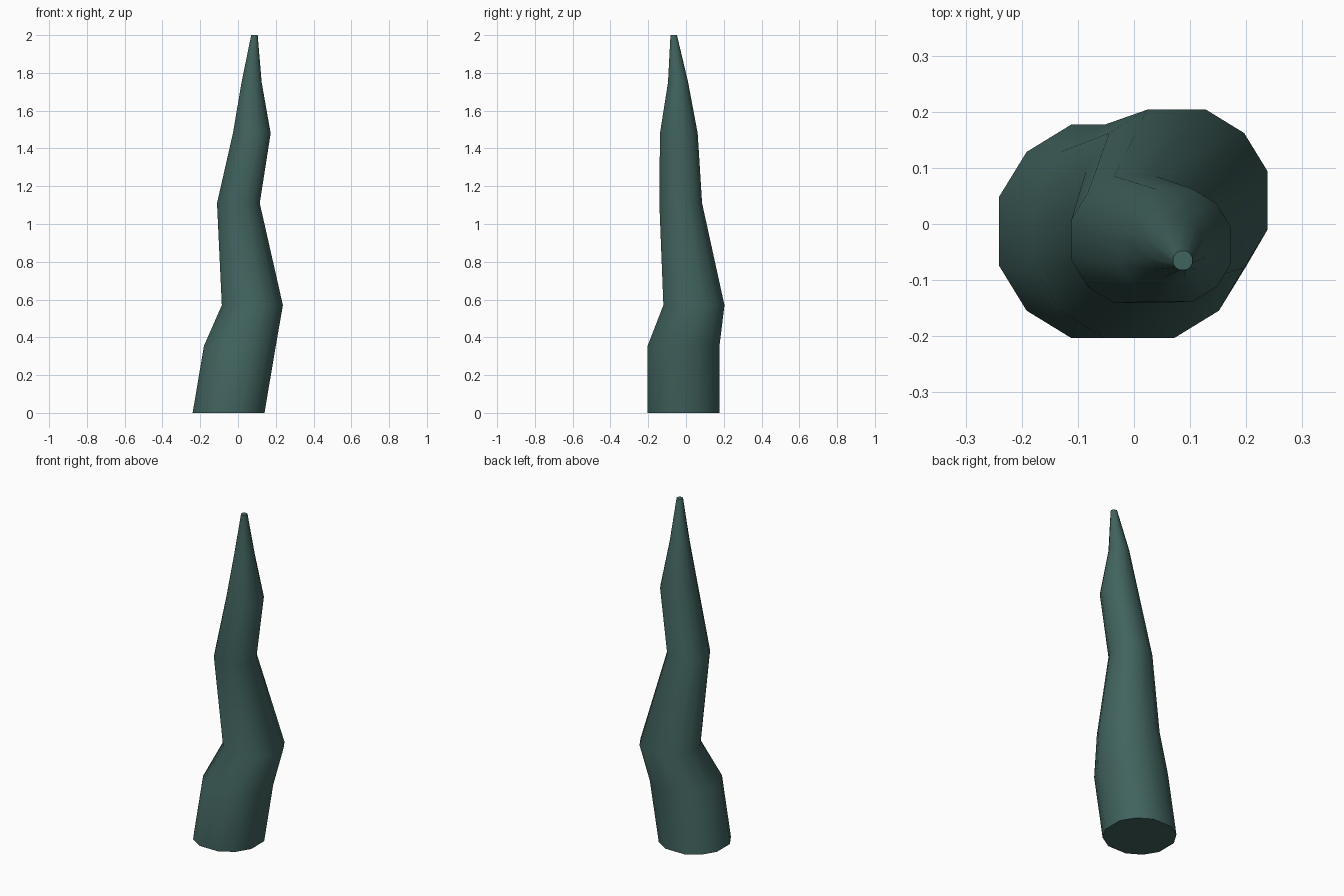
import bpy, bmesh, math

if "Cube" in bpy.data.objects:
    bpy.data.objects.remove(bpy.data.objects["Cube"])

# rings of the crooked spike: height, centre x, centre y, radius
RINGS = [(0.0, -0.05, -0.013, 0.20), (0.355, 0.01, -0.013, 0.20),
         (0.57, 0.076, 0.042, 0.17), (1.11, 0.002, -0.028, 0.119),
         (1.48, 0.073, -0.038, 0.105), (1.75, 0.072, -0.042, 0.056),
         (2.0, 0.087, -0.065, 0.018)]
# twelve slightly uneven sides, with the wider ones facing the axes
ANGLES = [math.radians(q + a) for q, a in
          [(0, -18), (0, 18), (0, 45), (90, -18), (90, 18), (90, 45),
           (180, -18), (180, 18), (180, 45), (270, -18), (270, 18), (270, 45)]]

mat = bpy.data.materials.new("dark teal")
mat.diffuse_color = (0.053, 0.125, 0.112, 1)
mat.use_nodes = True
mat.node_tree.nodes["Principled BSDF"].inputs["Base Color"].default_value = mat.diffuse_color

# lofted body with closed ends
bm = bmesh.new()
loops = [[bm.verts.new((x + r * math.cos(a), y + r * math.sin(a), z)) for a in ANGLES]
         for z, x, y, r in RINGS]
n = len(ANGLES)
for lo, hi in zip(loops, loops[1:]):
    for i in range(n):
        j = (i + 1) % n
        bm.faces.new((lo[i], lo[j], hi[j], hi[i]))
bm.faces.new(loops[0][::-1])
bm.faces.new(loops[-1])
mesh = bpy.data.meshes.new("crooked_spike")
bm.to_mesh(mesh)
bm.free()
mesh.materials.append(mat)
spike = bpy.data.objects.new("crooked_spike", mesh)
bpy.context.collection.objects.link(spike)

# smooth sides, crisp ends
bpy.context.view_layer.objects.active = spike
spike.select_set(True)
bpy.ops.object.shade_smooth_by_angle(angle=math.radians(50))
